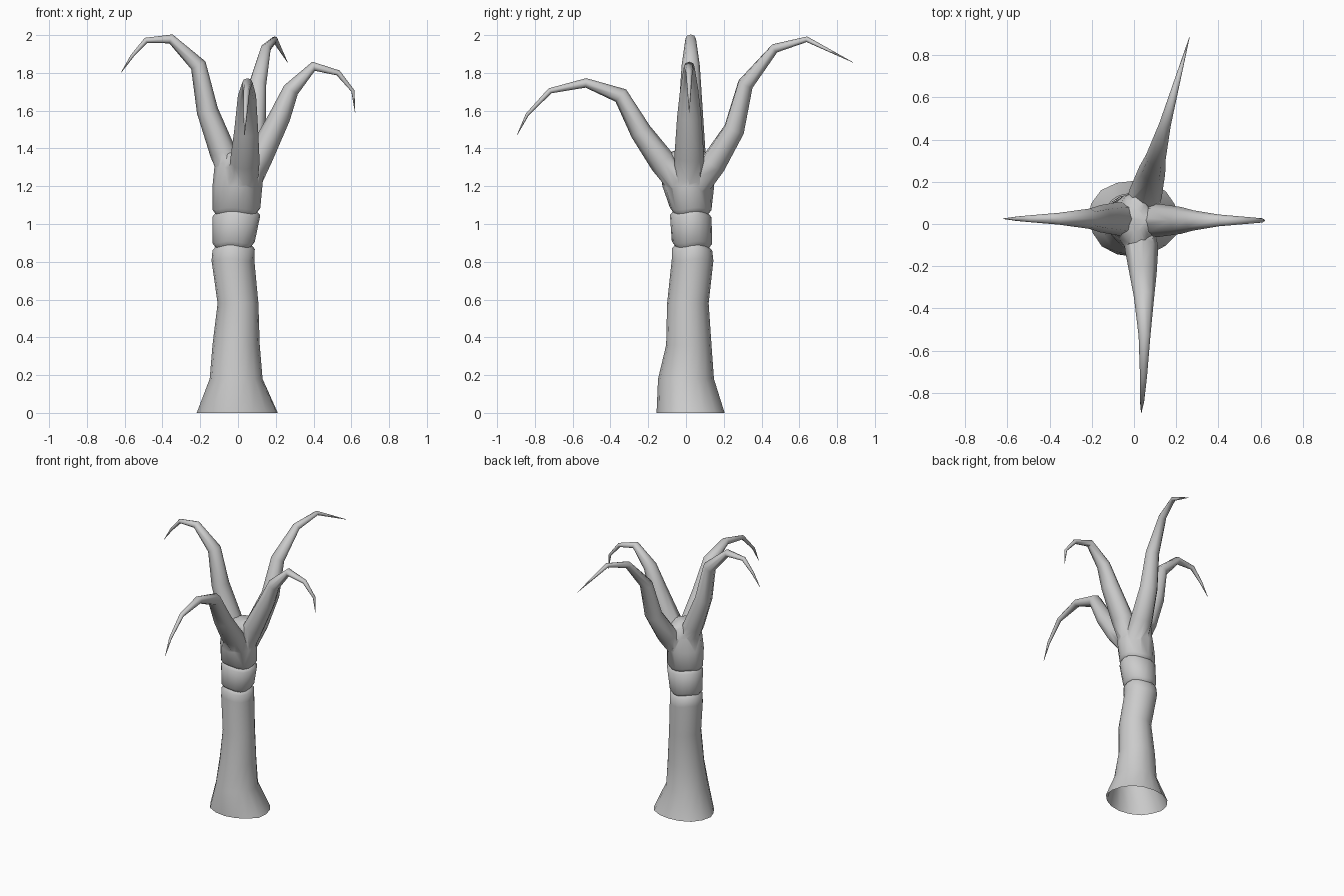
import bpy, bmesh, math, random
from mathutils import Vector

if "Cube" in bpy.data.objects:
    bpy.data.objects.remove(bpy.data.objects["Cube"])

random.seed(4)


def loft(name, rings):
    # skin a list of equal-sized rings, capping both ends
    bm = bmesh.new()
    rows = [[bm.verts.new(p) for p in ring] for ring in rings]
    n = len(rows[0])
    for a, b in zip(rows, rows[1:]):
        for i in range(n):
            j = (i + 1) % n
            bm.faces.new((a[i], a[j], b[j], b[i]))
    bm.faces.new(rows[0][::-1])
    bm.faces.new(rows[-1])
    bmesh.ops.recalc_face_normals(bm, faces=bm.faces)
    me = bpy.data.meshes.new(name)
    bm.to_mesh(me)
    bm.free()
    ob = bpy.data.objects.new(name, me)
    bpy.context.collection.objects.link(ob)
    return ob


def trunk_ring(z, cx, cy, rx, ry, inset=0, n=16):
    # oval ring; the crown's diagonals are pinched in, the band ripples in z
    pinch = max(0, z - 1.1)
    wave = 0.007 if 0.8 < z < 1.1 else 0
    pts = []
    for i in range(n):
        a = 2 * math.pi * i / n
        k = 1 - pinch * math.sin(2 * a) ** 2
        if z == 0:
            k *= random.uniform(0.95, 1.02)
        pts.append((cx + k * (rx - inset) * math.cos(a),
                    cy + k * (ry - inset) * math.sin(a),
                    z + wave * math.sin(3 * a + 0.6)))
    return pts


RADII = (0.07, 0.07, 0.057, 0.043, 0.025, 0.015, 0.009, 0.001)


def branch(name, place, path, n=8):
    # path holds (reach, height); place(reach) gives the x, y position
    pts = [Vector((0.02, 0.02, 1.15))] + [Vector((*place(d), z)) for d, z in path]
    radii = RADII[:len(pts) - 1] + RADII[-1:]
    reach = pts[-1] - pts[0]
    side = Vector((-reach.y, reach.x, 0)).normalized()
    rings = []
    for i, (p, r) in enumerate(zip(pts, radii)):
        d0 = (p - pts[max(i - 1, 0)]).normalized()
        d1 = (pts[min(i + 1, len(pts) - 1)] - p).normalized()
        up = (d0 + d1).normalized().cross(side).normalized()
        angles = [2 * math.pi * k / n for k in range(n)]
        rings.append([p + up * r * math.cos(a) + side * 1.12 * r * math.sin(a)
                      for a in angles])
    return loft(name, rings)


# Trunk: flared foot, waist, wrapped band between two grooves, crown
foot = [(0, 0, 0.025, 0.218, 0.188), (0.18, -0.01, 0, 0.14, 0.148),
        (0.36, -0.01, 0.015, 0.125, 0.12), (0.58, 0, 0.01, 0.108, 0.11),
        (0.81, -0.027, 0.035, 0.113, 0.11)]
band_low = (-0.023, 0.032, 0.112, 0.107)
band_top = (-0.009, 0.025, 0.127, 0.11)
crown = [(1.2, -0.003, 0.012, 0.132, 0.137), (1.3, 0.003, 0.01, 0.128, 0.145),
         (1.37, 0.01, 0.01, 0.11, 0.12), (1.395, 0.015, 0.015, 0.055, 0.055)]
rings = [trunk_ring(*r) for r in foot]
for z, shape in ((0.882, band_low), (1.06, band_top)):
    for dz, inset in ((-0.018, 0), (0, 0.015), (0.02, 0)):
        rings.append(trunk_ring(z + dz, *shape, inset))
rings += [trunk_ring(*r) for r in crown]
trunk = loft("tree", rings)

# Four drooping, clawed branches
branches = [
    branch("left_branch", lambda d: (-d, 0.025), [
        (0.08, 1.38), (0.162, 1.6), (0.21, 1.84), (0.355, 1.98),
        (0.487, 1.972), (0.56, 1.89), (0.62, 1.8)]),
    branch("right_branch", lambda d: (d, 0.017), [
        (0.117, 1.36), (0.222, 1.57), (0.28, 1.71), (0.4, 1.835),
        (0.53, 1.8), (0.608, 1.705), (0.62, 1.59)]),
    branch("front_branch", lambda d: (0.05 - 0.1 * (d - 0.5) ** 2, -d), [
        (0.125, 1.33), (0.24, 1.49), (0.345, 1.68), (0.53, 1.747),
        (0.72, 1.705), (0.84, 1.58), (0.895, 1.47)]),
    branch("back_branch", lambda d: (0.015 + 0.28 * d, d), [
        (0.145, 1.32), (0.255, 1.5), (0.315, 1.74), (0.47, 1.93),
        (0.64, 1.978), (0.885, 1.855)])]

# Fuse the branches into the trunk
bpy.context.view_layer.objects.active = trunk
for b in branches:
    mod = trunk.modifiers.new("fuse", 'BOOLEAN')
    mod.operation = 'UNION'
    mod.solver = 'EXACT'
    mod.object = b
    bpy.ops.object.modifier_apply(modifier=mod.name)
    bpy.data.objects.remove(b)

# Open underside
bm = bmesh.new()
bm.from_mesh(trunk.data)
bmesh.ops.delete(bm, geom=[f for f in bm.faces if all(v.co.z < 1e-4 for v in f.verts)],
                 context='FACES')
bm.to_mesh(trunk.data)
bm.free()

bpy.ops.object.select_all(action='DESELECT')
trunk.select_set(True)
bpy.ops.object.shade_smooth_by_angle(angle=math.radians(55))
